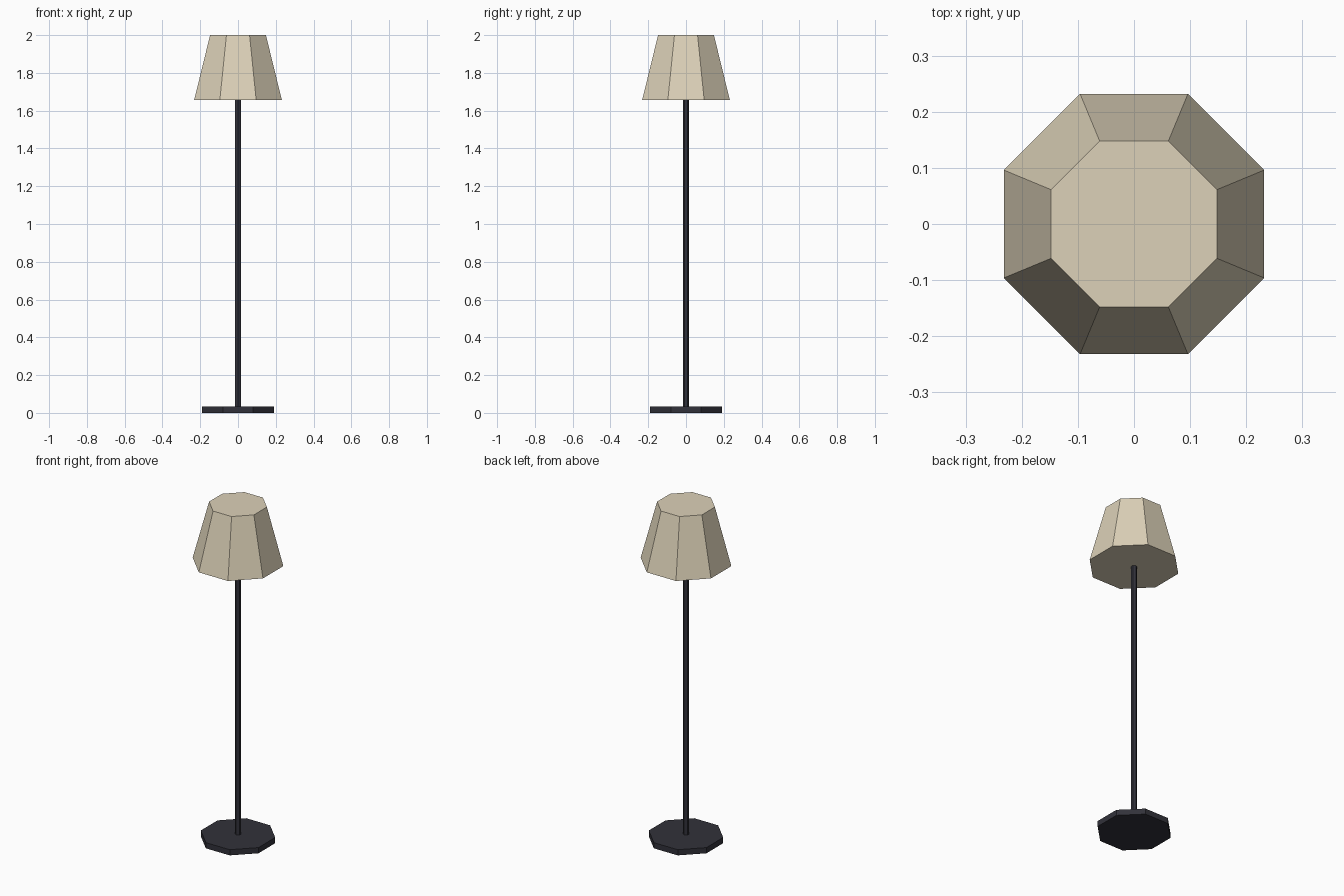
import bpy
import math

cube = bpy.data.objects.get("Cube")
if cube:
    bpy.data.objects.remove(cube, do_unlink=True)


def make_material(name, rgb):
    mat = bpy.data.materials.new(name)
    mat.use_nodes = True
    colour = (*rgb, 1.0)
    mat.diffuse_color = colour
    mat.node_tree.nodes["Principled BSDF"].inputs["Base Color"].default_value = colour
    return mat


def make_prism(name, sides, bottom_radius, top_radius, z_low, z_high, mat):
    """Capped, flat-shaded prism or frustum with a flat face towards +x."""
    bpy.ops.mesh.primitive_cone_add(
        vertices=sides, radius1=bottom_radius, radius2=top_radius,
        depth=z_high - z_low, end_fill_type='NGON',
        location=(0, 0, (z_low + z_high) / 2))
    obj = bpy.context.object
    obj.name = name
    # The primitive starts with a corner on +y; turn it so a face looks along +x
    obj.rotation_euler.z = math.pi / sides - math.pi / 2
    obj.data.materials.append(mat)
    return obj


dark_metal = make_material("dark metal", (0.031, 0.031, 0.042))
cream_fabric = make_material("cream fabric", (0.716, 0.638, 0.479))

# Octagonal foot, slim hexagonal pole, closed octagonal shade
make_prism("base", 8, 0.206, 0.206, 0.0, 0.034, dark_metal)
make_prism("pole", 6, 0.017, 0.017, 0.034, 1.68, dark_metal)
make_prism("lamp_shade", 8, 0.251, 0.16, 1.657, 2.0, cream_fabric)
